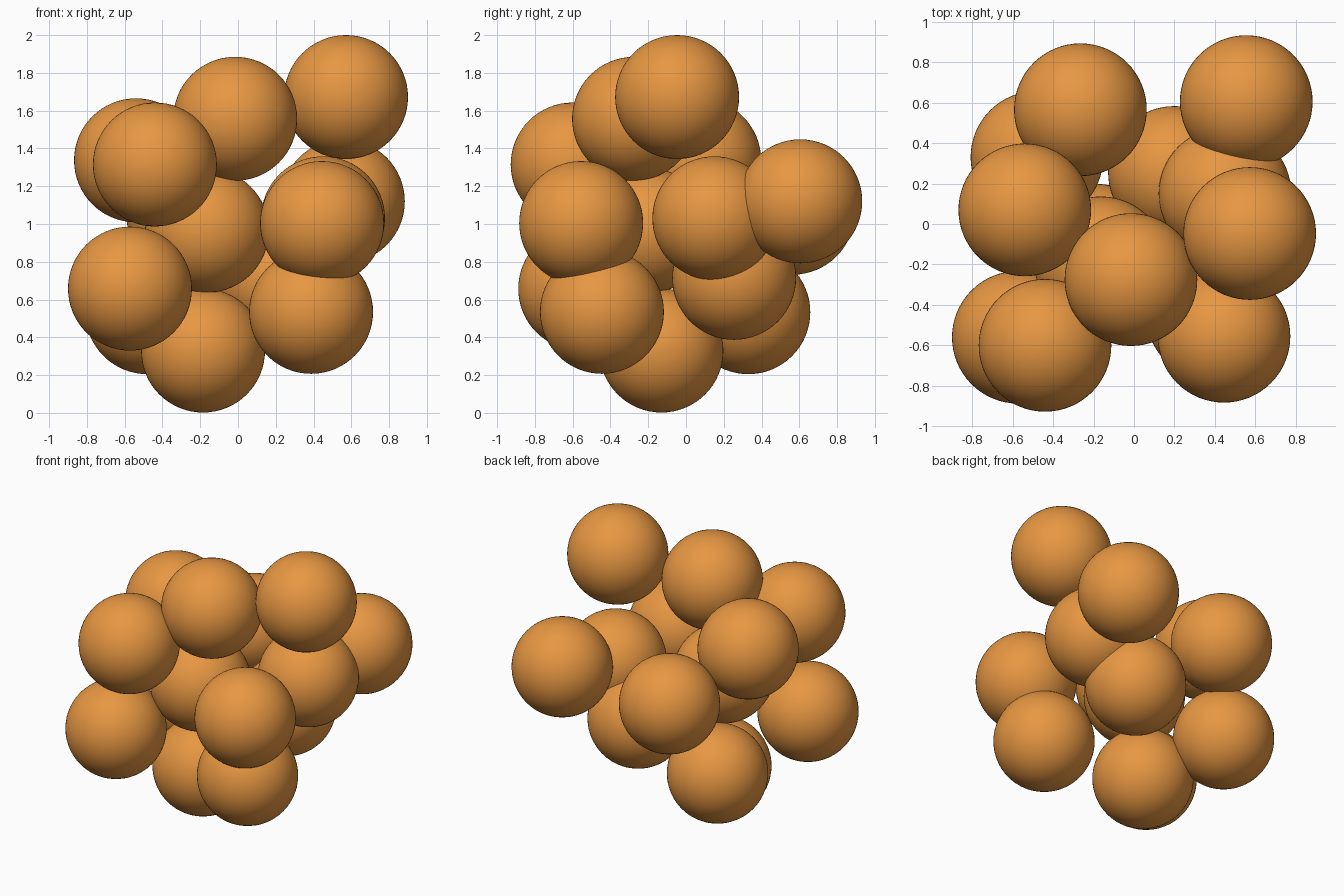
import bpy

RADIUS = 0.328

# Shared orange material
orange = bpy.data.materials.new("orange")
orange.diffuse_color = (0.80, 0.31, 0.055, 1)

# Ball centres, from top to bottom
centres = [
    (0.572, -0.047, 1.672), (-0.015, -0.275, 1.557),
    (-0.54, 0.07, 1.337), (-0.44, -0.60, 1.315),
    (0.555, 0.605, 1.12), (-0.265, 0.565, 1.06),
    (0.45, 0.15, 1.03), (0.445, -0.555, 1.005),
    (-0.164, -0.192, 0.965), (0.20, 0.255, 0.715),
    (-0.572, -0.56, 0.658), (0.387, -0.445, 0.535),
    (-0.48, 0.33, 0.533), (-0.185, -0.13, 0.33),
]

# Cluster of equal smooth balls
for i, centre in enumerate(centres):
    bpy.ops.mesh.primitive_uv_sphere_add(
        segments=64, ring_count=32, radius=RADIUS, location=centre)
    ball = bpy.context.object
    ball.name = f"ball_{i + 1}"
    ball.data.materials.append(orange)
    bpy.ops.object.shade_smooth()
